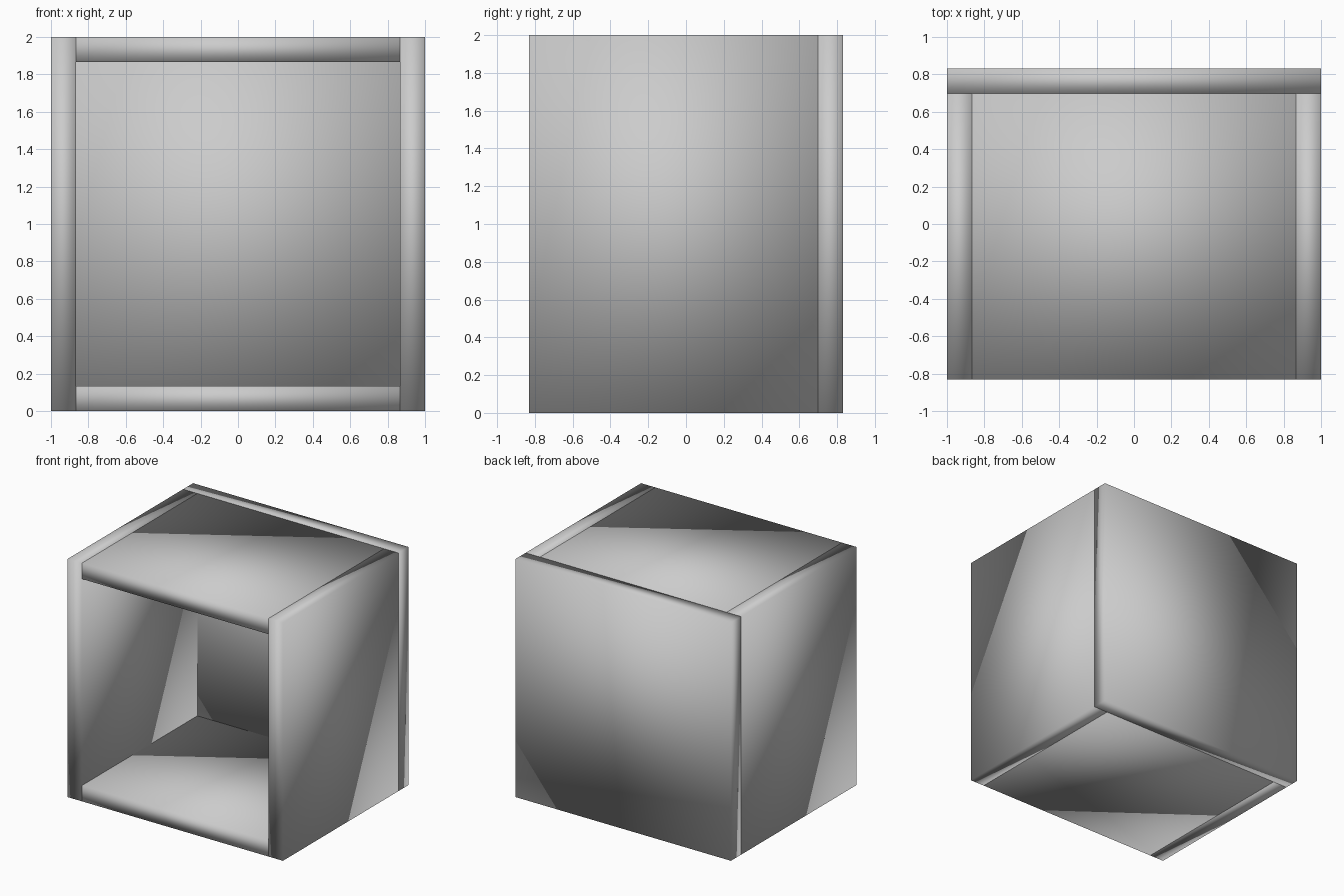
import bpy

if "Cube" in bpy.data.objects:
    bpy.data.objects.remove(bpy.data.objects["Cube"])

T = 0.133           # panel thickness
W, D, H = 2.0, 1.664, 2.0


def panel(name, lo, hi):
    """Smooth-shaded box spanning two opposite corners."""
    centre = [(a + b) / 2 for a, b in zip(lo, hi)]
    size = [b - a for a, b in zip(lo, hi)]
    bpy.ops.mesh.primitive_cube_add(size=1, location=centre)
    ob = bpy.context.object
    ob.name = name
    ob.scale = size
    bpy.ops.object.transform_apply(location=False, rotation=False, scale=True)
    bpy.ops.object.shade_smooth()
    return ob


x, y = W / 2, D / 2
back = y - T        # inner face of the back panel

# Side walls
panel("left_side", (-x, -y, 0), (-x + T, back, H))
panel("right_side", (x - T, -y, 0), (x, back, H))

# Top and bottom fit between the sides
panel("bottom_panel", (-x + T, -y, 0), (x - T, back, T))
panel("top_panel", (-x + T, -y, H - T), (x - T, back, H))

# Full-size back covers all four
panel("back_panel", (-x, back, 0), (x, y, H))
